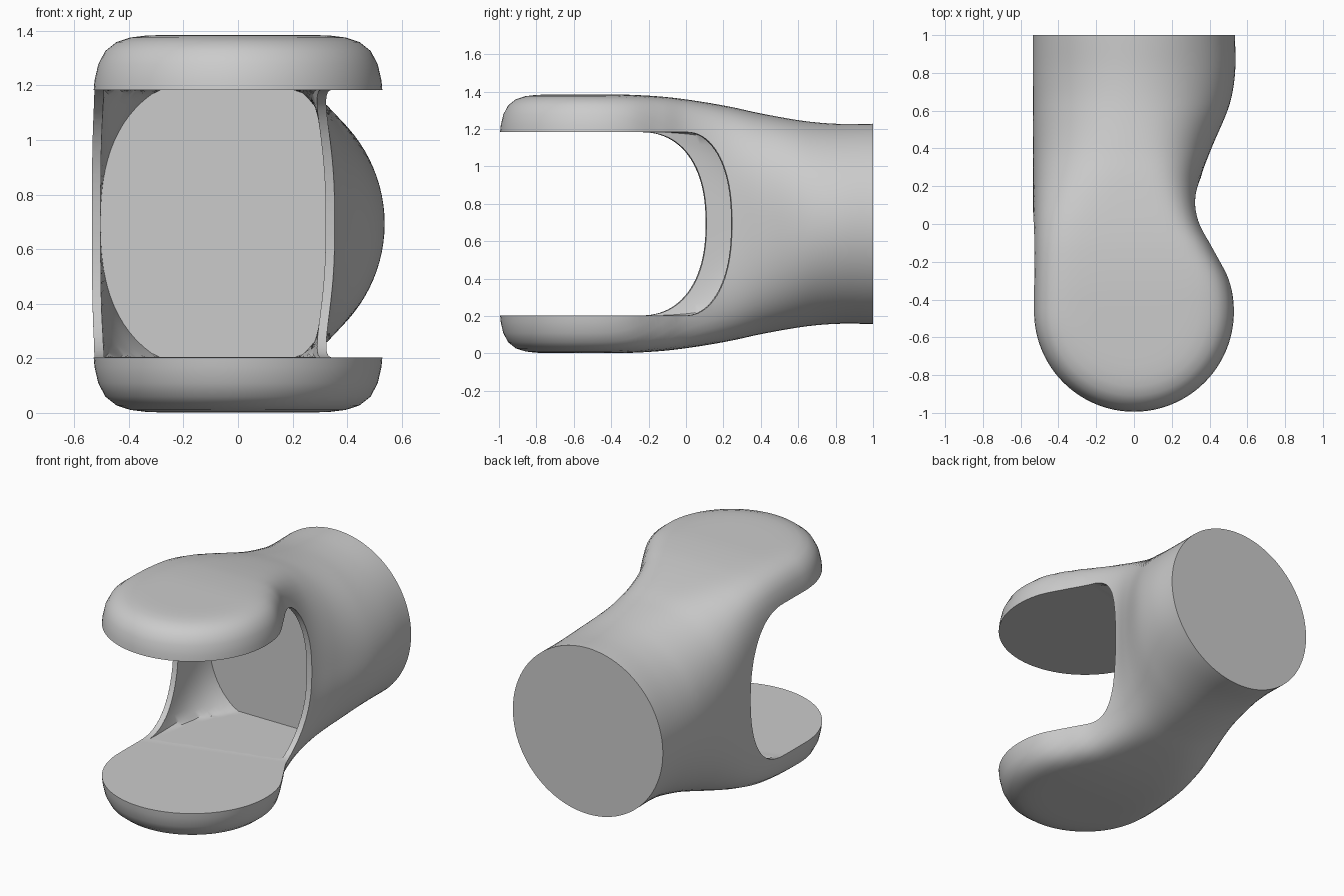
import bpy, bmesh, math

MID = 0.693      # height of the symmetry plane
R = 0.535        # tube and pad radius
PAD_Y = -0.465   # axis of the round pads
GAP = 0.49       # half height of the opening
N = 96

if "Cube" in bpy.data.objects:
    bpy.data.objects.remove(bpy.data.objects["Cube"])

grey = bpy.data.materials.new("mid_grey")
grey.use_nodes = True
grey.diffuse_color = (0.6, 0.6, 0.6, 1)
grey.node_tree.nodes["Principled BSDF"].inputs["Base Color"].default_value = (0.6, 0.6, 0.6, 1)

# Stations along the body: y, right half width, half height, squareness
STATIONS = [
    (-0.465, 0.535, 0.692, 7.5), (-0.3, 0.51, 0.69, 7.2), (-0.13, 0.425, 0.68, 6.5),
    (0, 0.36, 0.665, 5.5), (0.13, 0.34, 0.645, 4.2), (0.25, 0.355, 0.623, 3.2),
    (0.4, 0.41, 0.59, 2.5), (0.63, 0.505, 0.55, 2.1), (0.8, 0.535, 0.535, 2), (1, 0.535, 0.535, 2)]


def station(y):
    """Smooth interpolation of the station table."""
    last = len(STATIONS) - 1
    i = next((k for k in range(last) if y <= STATIONS[k + 1][0]), last - 1)
    p, q = STATIONS[i], STATIONS[i + 1]
    a, b = STATIONS[max(i - 1, 0)], STATIONS[min(i + 2, last)]
    d = q[0] - p[0]
    t = (y - p[0]) / d
    out = []
    for c in range(1, 4):
        m0 = (q[c] - a[c]) / (q[0] - a[0]) * d if i else 0
        m1 = (b[c] - p[c]) / (b[0] - p[0]) * d if i < last - 1 else 0
        out.append((2*t**3 - 3*t*t + 1) * p[c] + (t**3 - 2*t*t + t) * m0
                   + (3*t*t - 2*t**3) * q[c] + (t**3 - t*t) * m1)
    return out


def ring(y, inset=0.0, limit=9.0):
    """Cross-section with separate left and right half widths."""
    right, h, n = station(y)
    pts = []
    for k in range(N):
        t = math.tau * k / N - math.pi / 2
        c, s = math.cos(t), math.sin(t)
        a = (right if c > 0 else R) - inset
        r = (abs(c / a)**n + abs(s / (h - inset))**n)**(-1 / n)
        pts.append((r * c, y, MID + max(-limit, min(limit, r * s))))
    return pts


def skin(bm, rows, closed):
    grid = [[bm.verts.new(p) for p in row] for row in rows]
    for a, b in zip(grid, grid[1:]):
        for j in range(len(a) if closed else len(a) - 1):
            k = (j + 1) % len(a)
            bm.faces.new((a[j], a[k], b[k], b[j]))
    return grid


def finish(bm, name):
    bmesh.ops.remove_doubles(bm, verts=bm.verts, dist=1e-5)
    bmesh.ops.recalc_face_normals(bm, faces=bm.faces)
    me = bpy.data.meshes.new(name)
    bm.to_mesh(me)
    bm.free()
    me.materials.append(grey)
    ob = bpy.data.objects.new(name, me)
    bpy.context.collection.objects.link(ob)
    return ob


# Body: lofted tube with a half-turned rounded front
bm = bmesh.new()
steps = 60
rows = [ring(PAD_Y + (1 - PAD_Y) * i / steps) for i in range(steps + 1)]
body = skin(bm, rows, True)
bm.faces.new(body[-1])
half = rows[0][:N // 2 + 1]
turn = [[(x * math.cos(a), PAD_Y - x * math.sin(a), z) for x, _, z in half]
        for a in (math.pi * i / 48 for i in range(49))]
skin(bm, turn, False)
clamp_body = finish(bm, "clamp_body")

# Hollow: thin-walled pocket with a flat back
bm = bmesh.new()
pocket = skin(bm, [ring(PAD_Y + (0.415 - PAD_Y) * i / 36, 0.032, GAP - 0.001)
                   for i in range(37)], True)
bm.faces.new(pocket[0])
bm.faces.new(pocket[-1])
hollow = finish(bm, "hollow_cutter")

# Window: rounded side opening, reaching further back on the left
bm = bmesh.new()
sides = []
for x in (-0.8, 0.8):
    mid_y, end_y = 0.19 + 0.159 * x, -0.099 + 0.284 * x
    curve = [(x, -1.3, MID - GAP)]
    for k in range(49):
        t = math.pi * (k / 48 - 0.5)
        e = 2 / 2.3
        c = max(math.cos(t), 0)**e
        s = math.copysign(abs(math.sin(t))**e, t)
        curve.append((x, end_y + (mid_y - end_y) * c, MID + GAP * s))
    sides.append(curve + [(x, -1.3, MID + GAP)])
ends = skin(bm, sides, True)
for end in ends:
    bm.faces.new(end)
window = finish(bm, "window_cutter")

# Cut both openings
bpy.context.view_layer.objects.active = clamp_body
clamp_body.select_set(True)
for cutter in (hollow, window):
    cutter.hide_render = True
    mod = clamp_body.modifiers.new(cutter.name, "BOOLEAN")
    mod.operation = "DIFFERENCE"
    mod.solver = "EXACT"
    mod.object = cutter
    bpy.ops.object.modifier_apply(modifier=mod.name)
    bpy.data.objects.remove(cutter)
bpy.ops.object.shade_smooth_by_angle(angle=math.radians(35))
